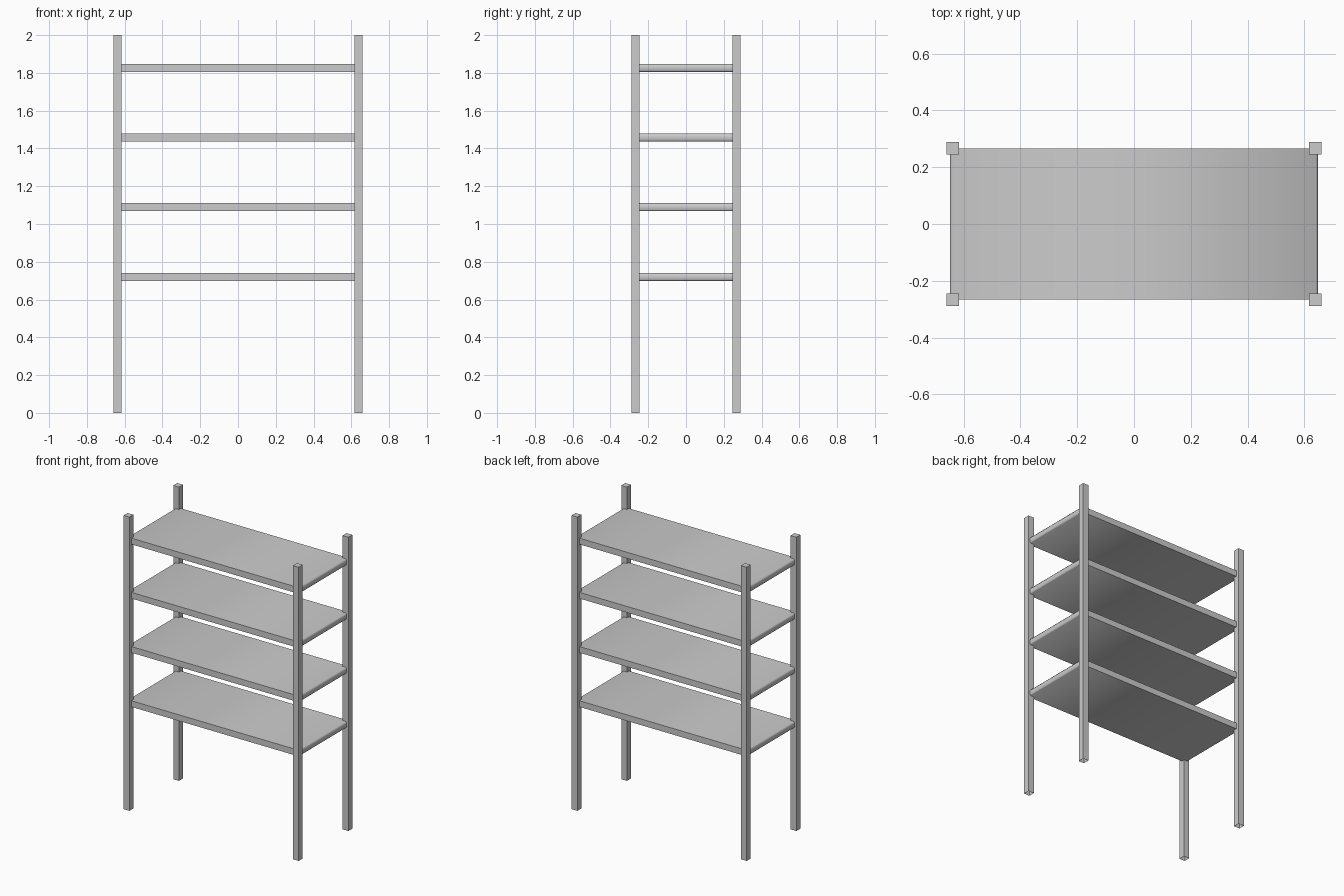
import bpy, bmesh

if "Cube" in bpy.data.objects:
    bpy.data.objects.remove(bpy.data.objects["Cube"])

POST_X, POST_Y, POST_W, HEIGHT = 0.638, 0.267, 0.043, 2.0
SHELF_Y, SHELF_H = 0.266, 0.042
SHELF_TOPS = [0.741 + 0.369 * i for i in range(4)]


def make_object(name, bm, smooth=False):
    bmesh.ops.recalc_face_normals(bm, faces=bm.faces)
    mesh = bpy.data.meshes.new(name)
    bm.to_mesh(mesh)
    bm.free()
    obj = bpy.data.objects.new(name, mesh)
    bpy.context.collection.objects.link(obj)
    if smooth:
        bpy.context.view_layer.objects.active = obj
        obj.select_set(True)
        bpy.ops.object.shade_smooth_by_angle(angle=1.1)
        obj.select_set(False)
    return obj


# square tube, open at the foot
def post(name, x, y):
    bm = bmesh.new()
    bmesh.ops.create_cube(bm, size=1)
    foot = [f for f in bm.faces if f.normal.z < -0.5]
    bmesh.ops.delete(bm, geom=foot, context='FACES_ONLY')
    bmesh.ops.scale(bm, vec=(POST_W, POST_W, HEIGHT), verts=bm.verts)
    bmesh.ops.translate(bm, vec=(x, y, HEIGHT / 2), verts=bm.verts)
    return make_object(name, bm)


# closed board with softened ends
def shelf(name, top):
    half = [(0.641, 0), (0.647, -0.009), (0.647, -0.035), (0.642, -SHELF_H)]
    profile = [(-x, z) for x, z in reversed(half)] + half
    bm = bmesh.new()
    front = [bm.verts.new((x, -SHELF_Y, top + z)) for x, z in profile]
    back = [bm.verts.new((x, SHELF_Y, top + z)) for x, z in profile]
    for i in range(len(profile)):
        j = (i + 1) % len(profile)
        bm.faces.new((front[i], front[j], back[j], back[i]))
    bm.faces.new(front)
    bm.faces.new(back)
    return make_object(name, bm, smooth=True)


# corner posts
for sx, side in ((-1, "left"), (1, "right")):
    for sy, end in ((-1, "front"), (1, "back")):
        post(f"{end}_{side}_post", sx * POST_X, sy * POST_Y)

# shelves
for i, z in enumerate(SHELF_TOPS):
    shelf(f"shelf_{i + 1}", z)
